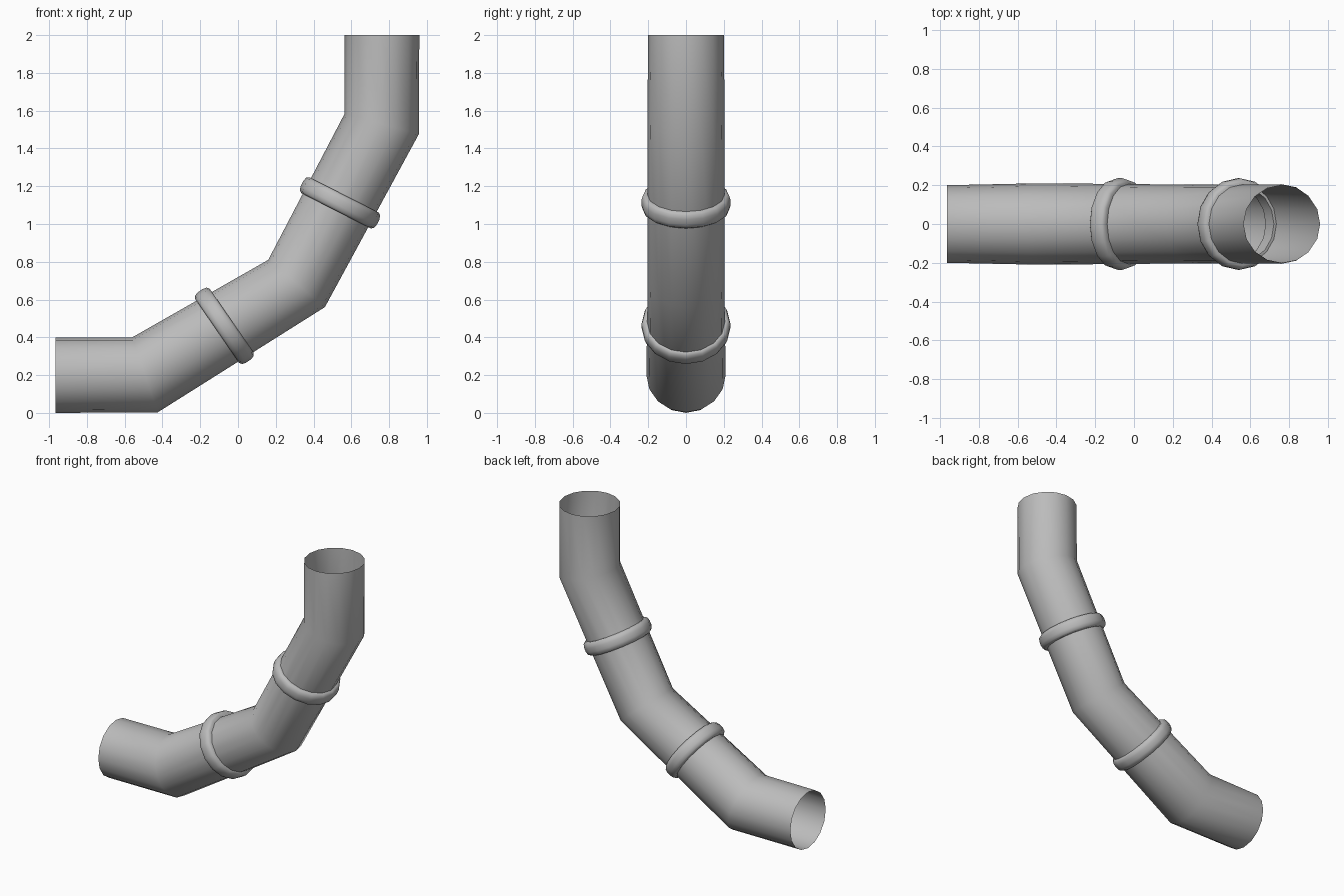
import bpy, bmesh, math
from mathutils import Vector

SIDES = 16

cube = bpy.data.objects.get("Cube")
if cube:
    bpy.data.objects.remove(cube, do_unlink=True)

steel = bpy.data.materials.new("grey steel")
steel.use_nodes = True
grey = (0.5, 0.5, 0.5, 1)
steel.diffuse_color = grey
steel.node_tree.nodes["Principled BSDF"].inputs["Base Color"].default_value = grey


def oval(bm, centre, reach, half_y):
    """Loop of vertices around centre; reach is its half axis in the xz plane."""
    loop = []
    for i in range(SIDES):
        a = math.tau * i / SIDES
        loop.append(bm.verts.new(centre + reach * math.cos(a)
                                 + Vector((0, half_y * math.sin(a), 0))))
    return loop


def skin(name, bm, loops, closed, angle):
    """Join successive loops with quads and make the object."""
    pairs = list(zip(loops, loops[1:]))
    if closed:
        pairs.append((loops[-1], loops[0]))
    for a, b in pairs:
        for i in range(SIDES):
            j = (i + 1) % SIDES
            bm.faces.new((a[i], a[j], b[j], b[i]))
    bmesh.ops.recalc_face_normals(bm, faces=bm.faces)
    mesh = bpy.data.meshes.new(name)
    bm.to_mesh(mesh)
    bm.free()
    mesh.materials.append(steel)
    obj = bpy.data.objects.new(name, mesh)
    bpy.context.collection.objects.link(obj)
    bpy.ops.object.select_all(action='DESELECT')
    bpy.context.view_layer.objects.active = obj
    obj.select_set(True)
    bpy.ops.object.shade_smooth_by_angle(angle=math.radians(angle))


# Open pipe with mitred bends: inner point, outer point, half width in y
stations = [
    ((-0.965, 0.4), (-0.965, 0.0), 0.2),
    ((-0.56, 0.4), (-0.425, 0.003), 0.21),
    ((0.16, 0.81), (0.46, 0.56), 0.203),
    ((0.565, 1.585), (0.957, 1.475), 0.205),
    ((0.565, 2.0), (0.96, 2.0), 0.2),
]
bm = bmesh.new()
loops = []
for inner, outer, half_y in stations:
    p = Vector((inner[0], 0, inner[1]))
    q = Vector((outer[0], 0, outer[1]))
    loops.append(oval(bm, (p + q) / 2, (p - q) / 2, half_y))
skin("pipe", bm, loops, False, 45)


# Rounded coupling collars: offset along the axis, radius
def collar(name, x, z, tilt):
    tilt = math.radians(tilt)
    axis = Vector((math.cos(tilt), 0, math.sin(tilt)))
    up = Vector((-math.sin(tilt), 0, math.cos(tilt)))
    profile = [(-0.047, 0.18), (-0.047, 0.206), (-0.037, 0.22), (-0.015, 0.226),
               (0.015, 0.226), (0.037, 0.22), (0.047, 0.206), (0.047, 0.18)]
    bm = bmesh.new()
    loops = [oval(bm, Vector((x, 0, z)) + axis * d, up * r, r + 0.01)
             for d, r in profile]
    skin(name, bm, loops, True, 40)


collar("lower_collar", -0.072, 0.461, 34.5)
collar("upper_collar", 0.54, 1.112, 63)
